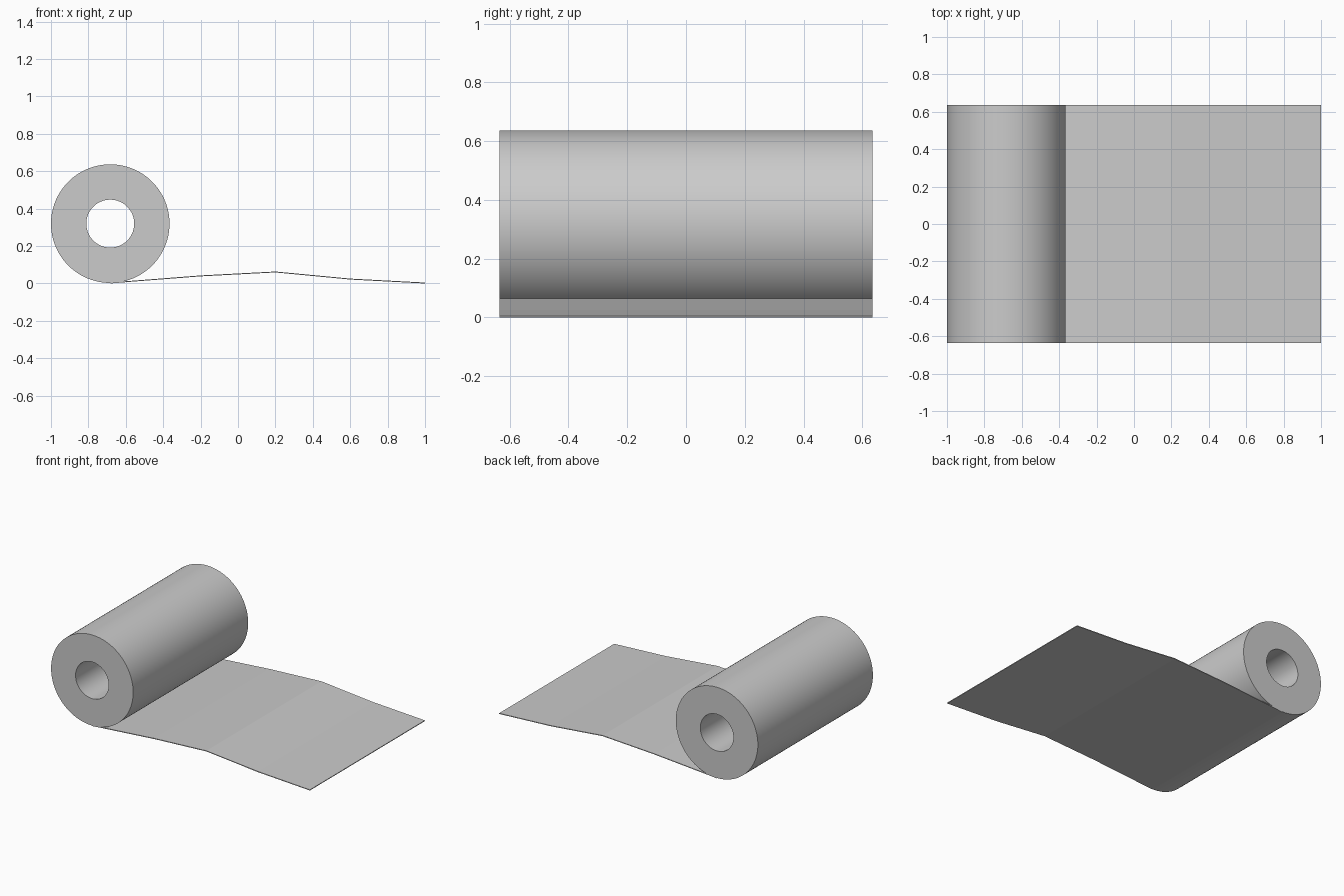
import bpy
import math

if "Cube" in bpy.data.objects:
    bpy.data.objects.remove(bpy.data.objects["Cube"])

HALF = 0.635          # half width along y
CX, CZ = -0.683, 0.32  # roll axis
R_OUT, R_IN = 0.317, 0.128
SEGS = 96


def make_object(name, verts, faces):
    mesh = bpy.data.meshes.new(name)
    mesh.from_pydata(verts, [], faces)
    mesh.update()
    ob = bpy.data.objects.new(name, mesh)
    bpy.context.collection.objects.link(ob)
    bpy.ops.object.select_all(action='DESELECT')
    ob.select_set(True)
    bpy.context.view_layer.objects.active = ob
    bpy.ops.object.mode_set(mode='EDIT')
    bpy.ops.mesh.select_all(action='SELECT')
    bpy.ops.mesh.normals_make_consistent(inside=False)
    bpy.ops.object.mode_set(mode='OBJECT')
    return ob


# Roll: rectangular section revolved around the y axis
section = [(R_OUT, -HALF), (R_OUT, HALF), (R_IN, HALF), (R_IN, -HALF)]
verts, faces = [], []
for i in range(SEGS):
    a = 2 * math.pi * i / SEGS
    verts += [(CX + r * math.cos(a), y, CZ + r * math.sin(a)) for r, y in section]
    j = (i + 1) % SEGS
    faces += [(4 * i + k, 4 * i + (k + 1) % 4, 4 * j + (k + 1) % 4, 4 * j + k)
              for k in range(4)]
make_object("paper_roll", verts, faces)
bpy.ops.object.shade_smooth_by_angle(angle=math.radians(35))

# Loose sheet: thin strip following a gently bent path away from the roll
path = [(CX, 0.0), (-0.6, 0.007), (-0.2, 0.038), (0.2, 0.059), (0.6, 0.021), (1.0, 0.0)]
THICK = 0.005
outline = path + [(x, z + THICK) for x, z in reversed(path)]
n, p = len(outline), len(path)
verts = [(x, y, z) for y in (-HALF, HALF) for x, z in outline]
faces = [(i, (i + 1) % n, n + (i + 1) % n, n + i) for i in range(n)]
for i in range(p - 1):
    cap = (i, i + 1, n - 2 - i, n - 1 - i)
    faces += [cap, tuple(n + v for v in reversed(cap))]
make_object("loose_sheet", verts, faces)
